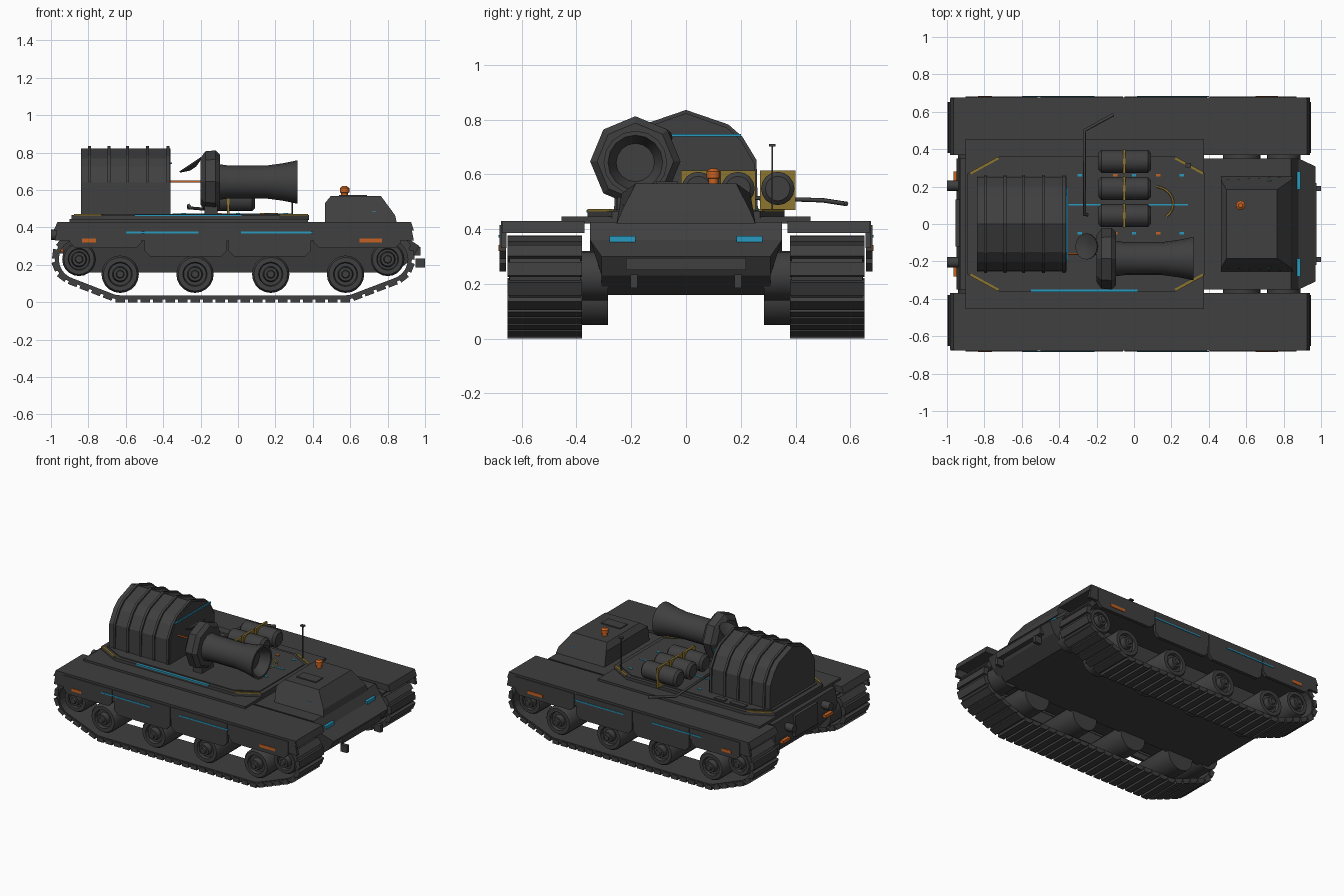
import bpy, bmesh, math
from mathutils import Vector, Matrix, geometry

if "Cube" in bpy.data.objects:
    bpy.data.objects.remove(bpy.data.objects["Cube"])


def mat(name, rgb):
    m = bpy.data.materials.new(name)
    m.diffuse_color = (*rgb, 1)
    m.use_nodes = True
    m.node_tree.nodes["Principled BSDF"].inputs["Base Color"].default_value = m.diffuse_color
    return m


GREY = mat("dark_grey", (0.05, 0.05, 0.05))
CYAN = mat("cyan", (0.02, 0.32, 0.52))
ORANGE = mat("orange", (0.55, 0.12, 0.015))
YELLOW = mat("ochre", (0.27, 0.18, 0.03))


def finish(name, bm, m, smooth=False):
    bmesh.ops.recalc_face_normals(bm, faces=bm.faces)
    me = bpy.data.meshes.new(name)
    bm.to_mesh(me)
    bm.free()
    ob = bpy.data.objects.new(name, me)
    bpy.context.collection.objects.link(ob)
    me.materials.append(m)
    if smooth:
        bpy.context.view_layer.objects.active = ob
        ob.select_set(True)
        bpy.ops.object.shade_smooth_by_angle(angle=math.radians(35))
        ob.select_set(False)
    return ob


def add_box(bm, c, size, rot=Matrix()):
    bmesh.ops.create_cube(bm, size=1, matrix=Matrix.Translation(c) @ rot @ Matrix.Diagonal((*size, 1)))


def box(name, x, y, z, m=GREY):
    bm = bmesh.new()
    add_box(bm, ((x[0] + x[1]) / 2, (y[0] + y[1]) / 2, (z[0] + z[1]) / 2),
            (x[1] - x[0], y[1] - y[0], z[1] - z[0]))
    return finish(name, bm, m)


def prism(name, pts, axis, a, b, m=GREY, tweak=None):
    """Extrude a 2D outline along an axis; tweak(co) may move each vertex."""
    place = {"x": lambda p, t: (t, p[0], p[1]), "y": lambda p, t: (p[0], t, p[1]),
             "z": lambda p, t: (p[0], p[1], t)}[axis]
    bm = bmesh.new()
    lo = [bm.verts.new(place(p, a)) for p in pts]
    hi = [bm.verts.new(place(p, b)) for p in pts]
    bm.faces.new(lo)
    bm.faces.new(hi)
    for i in range(len(pts)):
        j = (i + 1) % len(pts)
        bm.faces.new((lo[i], lo[j], hi[j], hi[i]))
    if tweak:
        for v in bm.verts:
            tweak(v.co)
    return finish(name, bm, m)


def lathe(name, prof, n, origin, axis=(1, 0, 0), m=GREY, smooth=True):
    """Revolve (distance, radius) points round an axis through origin, with capped ends."""
    q = Vector((0, 0, 1)).rotation_difference(Vector(axis))
    bm = bmesh.new()
    rings = [[bm.verts.new(Vector(origin) + q @ Vector((r * math.cos(k * math.tau / n),
              r * math.sin(k * math.tau / n), t))) for k in range(n)] for t, r in prof]
    for r0, r1 in zip(rings, rings[1:]):
        for k in range(n):
            bm.faces.new((r0[k], r0[(k + 1) % n], r1[(k + 1) % n], r1[k]))
    bm.faces.new(rings[0])
    bm.faces.new(rings[-1])
    return finish(name, bm, m, smooth)


def rod(name, pts, r, m=GREY):
    cu = bpy.data.curves.new(name, "CURVE")
    cu.dimensions = "3D"
    cu.bevel_depth, cu.bevel_resolution, cu.use_fill_caps = r, 1, True
    sp = cu.splines.new("POLY")
    sp.points.add(len(pts) - 1)
    for p, c in zip(sp.points, pts):
        p.co = (*c, 1)
    cu.materials.append(m)
    bpy.context.collection.objects.link(bpy.data.objects.new(name, cu))


# hull with tapered nose and narrowed belly
def hull_taper(co):
    co.y *= (0.88 if co.z < 0.2 else 1) * (0.88 if co.x > 0.9 else 1)


prism("hull", [(-0.93, 0.425), (-0.95, 0.32), (-0.92, 0.23), (-0.86, 0.16), (0.84, 0.16), (0.93, 0.23),
               (0.97, 0.3), (0.88, 0.36), (0.84, 0.425)], "y", -0.35, 0.35, tweak=hull_taper)
box("nose_plate", (0.93, 0.975), (-0.22, 0.22), (0.25, 0.295))
box("rear_plate", (-0.955, -0.93), (-0.12, 0.13), (0.26, 0.41))

# track loop: convex outline round idlers and road wheels
IDLERS, ROAD = [(-0.85, 0.23), (0.80, 0.23)], [(x, 0.15) for x in (-0.63, -0.23, 0.175, 0.575)]


def outline(shrink):
    pts = []
    for (cx, cz), r in [(c, 0.13) for c in IDLERS] + [(c, 0.135) for c in (ROAD[0], ROAD[-1])]:
        pts += [Vector((cx + (r - shrink) * math.cos(k * math.tau / 24),
                        cz + (r - shrink) * math.sin(k * math.tau / 24))) for k in range(24)]
    return [pts[i] for i in geometry.convex_hull_2d(pts)]


for s, side in ((-1, "right"), (1, "left")):
    yc = 0.515 * s
    bm = bmesh.new()
    loop, inner = outline(0), outline(0.022)
    cols = [[bm.verts.new((p.x, yc + d, p.y)) for p in pts]
            for pts, d in ((loop, -0.13), (loop, 0.13), (inner, 0.13), (inner, -0.13))]
    for a, b in zip(cols, cols[1:] + cols[:1]):
        if len(a) == len(b):
            for i in range(len(a)):
                j = (i + 1) % len(a)
                bm.faces.new((a[i], a[j], b[j], b[i]))
    finish(side + "_track_belt", bm, GREY)
    # track links spaced evenly along the loop
    bm = bmesh.new()
    segs = list(zip(loop, loop[1:] + loop[:1]))
    total = sum((b - a).length for a, b in segs)
    count, walked, k = 62, 0, 0
    for a, b in segs:
        d = b - a
        while k < count and k * total / count < walked + d.length:
            p = a + d.normalized() * (k * total / count - walked)
            add_box(bm, (p.x, yc, p.y), (0.05, 0.272, 0.03), Matrix.Rotation(-math.atan2(d.y, d.x), 4, "Y"))
            k += 1
        walked += d.length
    finish(side + "_track_links", bm, GREY)
    # wheels with rims and hubs
    for i, (x, z) in enumerate(IDLERS + ROAD):
        r = 0.09 if i < 2 else 0.1
        lathe(f"{side}_wheel_{i}", [(-0.23, r), (0.09, r), (0.105, r * 0.9), (0.105, r * 0.65), (0.085, r * 0.6),
              (0.085, 0.042), (0.12, 0.036), (0.12, 0.022), (0.132, 0.018)], 20, (x, yc, z), (0, s, 0))
    # fender, skirt panels and their markings
    y0, y1 = sorted((0.37 * s, 0.672 * s))
    prism(side + "_fender", [(-0.985, 0.385), (-0.965, 0.43), (0.925, 0.43), (0.94, 0.385)], "y", y0, y1)
    y0, y1 = sorted((0.655 * s, 0.675 * s))
    prism(side + "_skirt_band", [(-0.98, 0.33), (-0.96, 0.43), (0.92, 0.43), (0.94, 0.33)], "y", y0, y1)
    y0, y1 = sorted((0.658 * s, 0.681 * s))
    for i, (a, b, z) in enumerate([(-0.9, -0.515, 0.29), (-0.5, -0.06, 0.245), (-0.05, 0.39, 0.245), (0.405, 0.87, 0.29)]):
        prism(f"{side}_skirt_panel_{i}", [(a, 0.415), (a, z + 0.03), (a + 0.03, z), (b - 0.03, z),
              (b, z + 0.03), (b, 0.415)], "y", y0, y1)
    y0, y1 = sorted((0.68 * s, 0.685 * s))
    for i, (a, b) in enumerate([(-0.6, -0.21), (0.015, 0.4)]):
        box(f"{side}_skirt_stripe_{i}", (a, b), (y0, y1), (0.369, 0.378), CYAN)
    for i, (a, b) in enumerate([(-0.835, -0.76), (0.65, 0.77)]):
        box(f"{side}_side_marker_{i}", (a, b), (y0, y1), (0.32, 0.341), ORANGE)
    # headlight, tow hook, exhaust and tail light
    yl = sorted((0.185 * s, 0.28 * s))
    box(side + "_headlight", (0.85, 0.89), yl, (0.345, 0.375), CYAN)
    box(side + "_tow_hook", (0.95, 1.0), (0.19 * s - 0.013, 0.19 * s + 0.013), (0.185, 0.235))
    lathe(side + "_exhaust", [(0, 0.028), (0.1, 0.028)], 12, (-1.0, 0.205 * s, 0.36))
    box(side + "_tail_light", (-0.965, -0.93), sorted((0.2 * s, 0.28 * s)), (0.27, 0.29), ORANGE)
    # cab side stripe
    box(side + "_cab_stripe", (0.545, 0.735), sorted((0.224 * s, 0.232 * s)), (0.479, 0.489), CYAN)

# deck plate and chamfered platform with corner trim
box("deck_plate", (-0.9, 0.375), (-0.455, 0.455), (0.42, 0.445))
octagon = [(-0.72, -0.36), (0.22, -0.36), (0.38, -0.27), (0.38, 0.27), (0.22, 0.36), (-0.72, 0.36),
           (-0.89, 0.27), (-0.89, -0.27)]
prism("platform", octagon, "z", 0.44, 0.466)
prism("platform_top", [(-0.255 + (x + 0.255) * 0.95, y * 0.93) for x, y in octagon], "z", 0.46, 0.472)
bm = bmesh.new()
for sx, cx in ((-1, -0.8), (1, 0.295)):
    for sy in (-1, 1):
        add_box(bm, (cx, sy * 0.312, 0.469), (0.17, 0.014, 0.008), Matrix.Rotation(-sx * sy * 0.5, 4, "Z"))
finish("corner_trim", bm, YELLOW)
box("platform_edge_light", (-0.55, 0.02), (-0.364, -0.35), (0.46, 0.469), CYAN)
box("deck_centre_line", (-0.35, 0.29), (0.1, 0.108), (0.468, 0.475), CYAN)
for i, x in enumerate((-0.29, -0.1, 0.0, 0.13, 0.255)):
    for y in (0.26, -0.05):
        box("deck_marker", (x - 0.012, x + 0.012), (y - 0.006, y + 0.006), (0.468, 0.476), ORANGE if i % 2 else CYAN)
rod("deck_arc", [(0.11 + 0.1 * math.cos(a), 0.11 + 0.09 * math.sin(a), 0.472)
                 for a in [k * math.pi / 12 - 0.9 for k in range(10)]], 0.006, YELLOW)
for a, b in ((-0.69, -0.57), (-0.53, -0.45)):
    box("deck_hatch", (a, b), (0.29, 0.325), (0.465, 0.48))

# cab with sloped sides
def cab_taper(co):
    co.y *= 0.78 if co.z > 0.55 else 1 if co.z > 0.44 else 1.08


prism("cab", [(0.465, 0.42), (0.465, 0.53), (0.495, 0.567), (0.765, 0.567), (0.84, 0.465), (0.85, 0.42)],
      "y", -0.235, 0.235, tweak=cab_taper)
box("cab_roof_hatch", (0.54, 0.69), (-0.11, -0.03), (0.56, 0.574))
lathe("beacon", [(0, 0.018), (0.02, 0.018), (0.021, 0.025), (0.045, 0.025), (0.056, 0.012)], 12,
      (0.57, 0.1, 0.565), (0, 0, 1), ORANGE)

# ribbed rear housing
arch = [(0.255, 0.46), (0.25, 0.64), (0.2, 0.725), (0.15, 0.77), (0, 0.823)]
arch += [(-y, z) for y, z in arch[-2::-1]]
prism("rear_housing", arch, "x", -0.84, -0.36)
for x in (-0.795, -0.69, -0.59, -0.485, -0.375):
    prism("housing_rib", [(y * 1.03, z + (0.012 if z > 0.5 else 0)) for y, z in arch], "x", x - 0.008, x + 0.008)
box("housing_stripe", (-0.362, -0.353), (-0.2, 0.2), (0.738, 0.748), CYAN)

# thruster: octagonal collar, flared nozzle, feed rod and dish
lathe("thruster_collar", [(-0.2, 0.125), (-0.175, 0.16), (-0.12, 0.165), (-0.095, 0.14)], 8,
      (0, -0.185, 0.647), smooth=False)
lathe("thruster_nozzle", [(-0.1, 0.095), (-0.05, 0.088), (0.15, 0.088), (0.24, 0.1), (0.317, 0.116), (0.317, 0.1),
      (0.25, 0.07)], 16, (0, -0.185, 0.643))
box("thruster_cradle", (-0.18, -0.11), (-0.25, -0.12), (0.465, 0.55))
rod("feed_rod", [(-0.365, -0.16, 0.645), (-0.19, -0.16, 0.645)], 0.006, ORANGE)
lathe("dish", [(0, 0.02), (0.02, 0.07), (0.028, 0.07), (0.012, 0.02)], 16, (-0.24, -0.12, 0.715), (-0.55, 0, 0.83))

# three tanks held by square straps
for y in (0.045, 0.19, 0.335):
    lathe("tank", [(-0.19, 0.045), (-0.175, 0.061), (0.075, 0.061), (0.09, 0.045)], 16, (0, y, 0.548))
    box("tank_strap", (-0.06, -0.045), (y - 0.064, y + 0.064), (0.47, 0.614), YELLOW)

# whip antenna and bent service arm
rod("antenna", [(0.29, 0.315, 0.46), (0.29, 0.315, 0.705)], 0.004)
box("antenna_cap", (0.275, 0.305), (0.303, 0.327), (0.702, 0.71))
rod("service_arm", [(-0.25, 0.05, 0.5), (-0.265, 0.05, 0.52), (-0.265, 0.5, 0.505), (-0.11, 0.585, 0.492)], 0.009)
